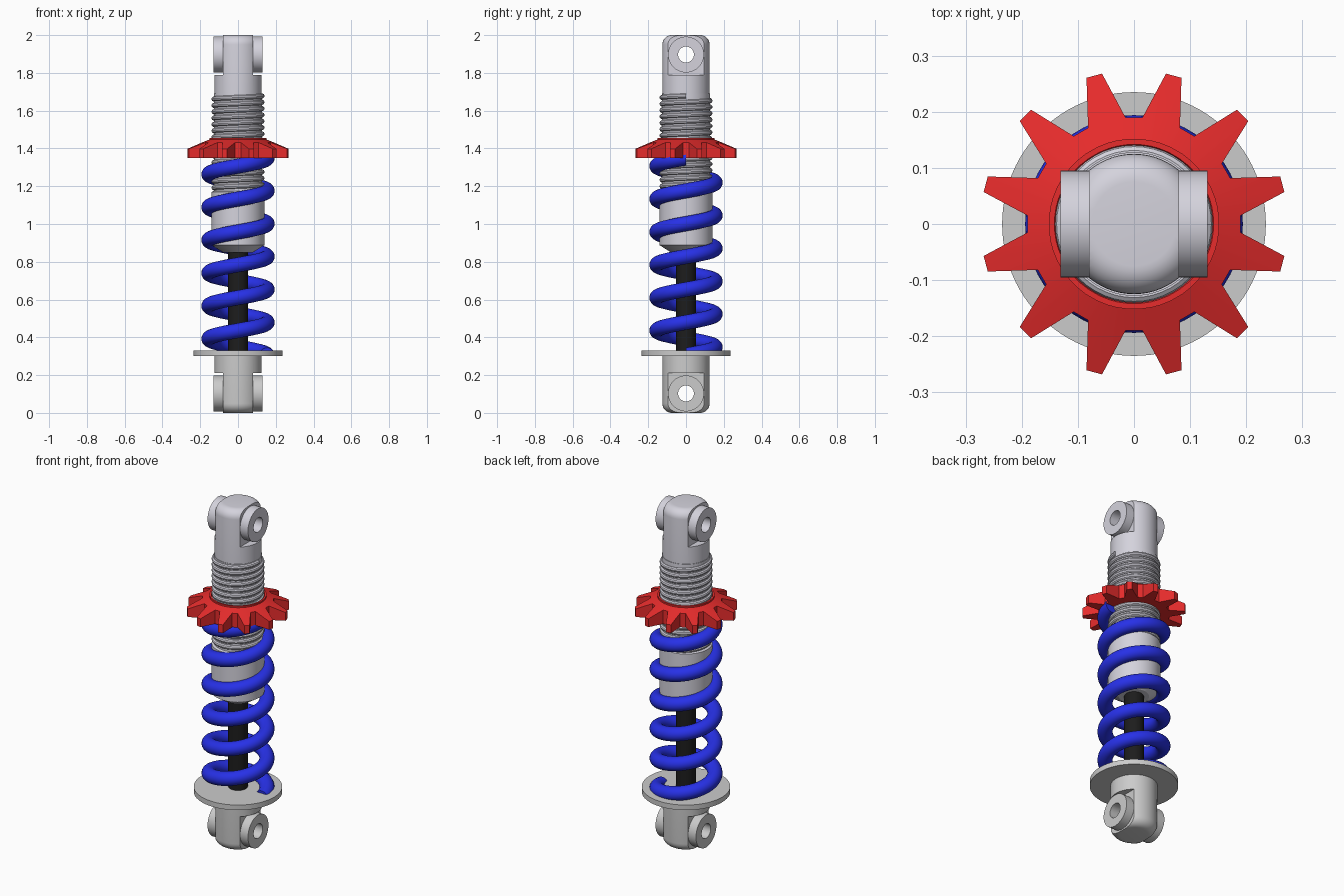
import bpy, bmesh
from math import sin, cos, pi, radians
from mathutils import Matrix, Vector

if "Cube" in bpy.data.objects:
    bpy.data.objects.remove(bpy.data.objects["Cube"])


def material(name, rgb):
    m = bpy.data.materials.new(name)
    m.diffuse_color = (*rgb, 1)
    m.use_nodes = True
    m.node_tree.nodes["Principled BSDF"].inputs["Base Color"].default_value = m.diffuse_color
    return m


silver = material("pale_silver", (0.66, 0.65, 0.72))
blue = material("blue", (0.02, 0.03, 0.8))
red = material("red", (0.8, 0.025, 0.025))
black = material("black", (0.012, 0.012, 0.012))


def finish(name, bm, mat=None, smooth=True):
    bmesh.ops.recalc_face_normals(bm, faces=bm.faces)
    me = bpy.data.meshes.new(name)
    bm.to_mesh(me)
    bm.free()
    ob = bpy.data.objects.new(name, me)
    bpy.context.collection.objects.link(ob)
    if mat:
        me.materials.append(mat)
    if smooth:
        shade(ob)
    return ob


def shade(ob):
    bpy.ops.object.select_all(action='DESELECT')
    ob.select_set(True)
    bpy.context.view_layer.objects.active = ob
    bpy.ops.object.shade_smooth_by_angle(angle=radians(32))


def skin(rings, loop=False):
    """Bridge equal closed rings; cap the ends, or join last ring to first."""
    bm = bmesh.new()
    vs = [[bm.verts.new(p) for p in r] for r in rings]
    n = len(vs[0])
    for a, b in zip(vs, vs[1:] + vs[:1] if loop else vs[1:]):
        for i in range(n):
            j = (i + 1) % n
            bm.faces.new((a[i], a[j], b[j], b[i]))
    if not loop:
        bm.faces.new(vs[0])
        bm.faces.new(vs[-1])
    return bm


def lathe(profile, loop=False, n=64):
    return skin([[(r * cos(2 * pi * i / n), r * sin(2 * pi * i / n), z)
                  for i in range(n)] for r, z in profile], loop)


def helix(radius, wire, z0, z1, turns, steps=48, sides=16):
    rings = []
    total = int(turns * steps)
    for k in range(total + 1):
        t = 2 * pi * turns * k / total
        z = z0 + (z1 - z0) * k / total
        ring = []
        for s in range(sides):
            a = 2 * pi * s / sides
            r = radius + wire * cos(a)
            ring.append((r * cos(t), r * sin(t), z + wire * sin(a)))
        rings.append(ring)
    return skin(rings)


def cut(ob, bm):
    cutter = finish("cutter", bm, smooth=False)
    cutter.hide_render = True
    mod = ob.modifiers.new("cut", 'BOOLEAN')
    mod.operation = 'DIFFERENCE'
    mod.solver = 'EXACT'
    mod.object = cutter
    bpy.context.view_layer.objects.active = ob
    bpy.ops.object.modifier_apply(modifier=mod.name)
    bpy.data.objects.remove(cutter)


def mount(name, flip, mat):
    """Rounded stem with flats, cross hole and two side bosses."""
    f = (lambda z: 2 - z) if flip else (lambda z: z)
    eye = f(1.897)
    R, fil = 0.125, 0.05
    prof = [(R, f(1.68))]
    prof += [(R - fil + fil * cos(a * pi / 16), f(2 - fil + fil * sin(a * pi / 16)))
             for a in range(9)]
    stem = finish(name + "_stem", lathe(prof), mat, False)
    for s in (-1, 1):
        box = bmesh.new()
        bmesh.ops.create_cube(box, size=1, matrix=Matrix.Translation(
            (s * 0.18, 0, f(1.94))) @ Matrix.Diagonal((0.2, 0.6, 0.3, 1)))
        cut(stem, box)
    turn = Matrix.Translation((0, 0, eye)) @ Matrix.Rotation(pi / 2, 4, 'Y')
    hole = lathe([(0.042, -0.3), (0.042, 0.3)], n=48)
    hole.transform(turn)
    cut(stem, hole)
    shade(stem)
    for side, s in (("left", -1), ("right", 1)):
        boss = lathe([(0.042, s * 0.079), (0.095, s * 0.079),
                      (0.095, s * 0.131), (0.042, s * 0.131)], True, 48)
        boss.transform(turn)
        finish(f"{name}_{side}_boss", boss, mat)


# Upper and lower mounting eyes
mount("upper_mount", False, silver)
mount("lower_mount", True, None)

# Damper body: threaded neck above a plain sleeve with a chamfered end
finish("damper_body", lathe([(0.08, 0.85), (0.14, 0.888), (0.14, 1.17),
                             (0.128, 1.175), (0.128, 1.69)]), silver)
finish("body_thread", helix(0.127, 0.0135, 1.175, 1.678, 15, sides=10), silver)

# Piston shaft and lower spring seat
finish("piston_shaft", lathe([(0.052, 0.31), (0.052, 0.86)], n=48), black)
finish("spring_seat", lathe([(0.235, 0.30), (0.235, 0.33)], n=96))

# Coil spring, ground flat where it meets the seat
coil = helix(0.154, 0.04, 0.305, 1.35, 6, steps=64, sides=20)
bmesh.ops.bisect_plane(coil, geom=coil.verts[:] + coil.edges[:] + coil.faces[:],
                       plane_co=Vector((0, 0, 0.315)), plane_no=Vector((0, 0, 1)),
                       clear_inner=True)
bmesh.ops.holes_fill(coil, edges=[e for e in coil.edges if e.is_boundary], sides=0)
finish("coil_spring", coil, blue)

# Toothed adjuster nut: star outline with a conical top and a low collar
star = [(15 + 30 * k + da, r) for k in range(12)
        for da, r in ((-10.5, 0.19), (-3, 0.274), (3, 0.274), (10.5, 0.19))]


def nut_ring(z, radius=None, slope=0.0):
    ring = []
    for deg, r in star:
        q = radius or r
        a = radians(deg)
        ring.append((q * cos(a), q * sin(a), z - slope * (q - 0.152)))
    return ring


finish("adjuster_nut", skin([nut_ring(1.35, 0.136), nut_ring(1.35),
                             nut_ring(1.447, slope=0.4), nut_ring(1.447, 0.152),
                             nut_ring(1.456, 0.152), nut_ring(1.456, 0.142),
                             nut_ring(1.44, 0.136)], True), red)
